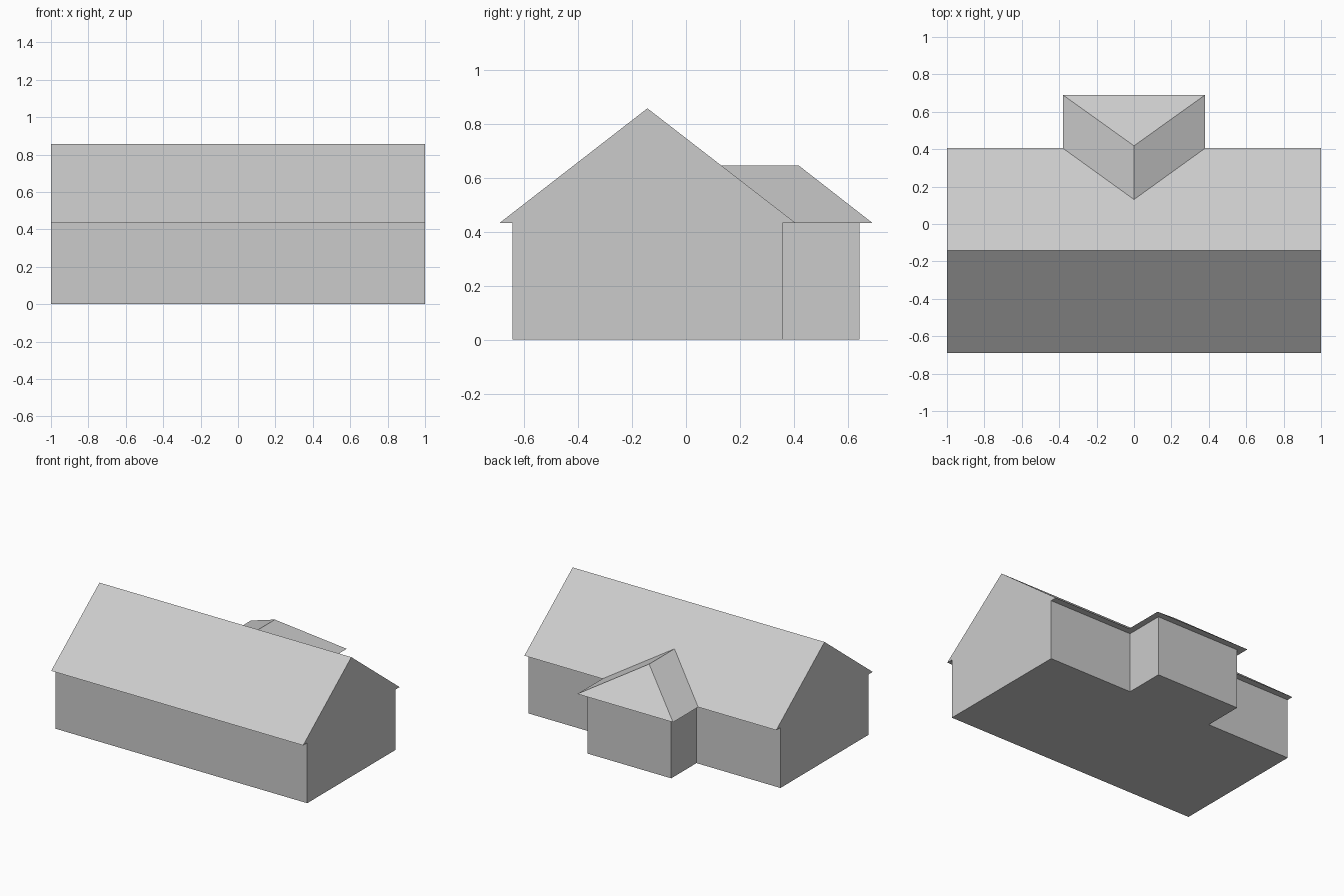
import bpy
import bmesh

cube = bpy.data.objects.get("Cube")
if cube:
    bpy.data.objects.remove(cube, do_unlink=True)

# Shared plain grey
grey = bpy.data.materials.new("plain grey")
grey.use_nodes = True
colour = (0.6, 0.6, 0.6, 1)
grey.diffuse_color = colour
grey.node_tree.nodes["Principled BSDF"].inputs["Base Color"].default_value = colour

# Main dimensions
HALF_LENGTH = 1.0
EAVE_Z = 0.433
RIDGE_Y, RIDGE_Z = -0.143, 0.857
FRONT_EAVE, BACK_EAVE = -0.69, 0.405
FRONT_WALL, BACK_WALL = -0.643, 0.357
WING_EAVE_X, WING_WALL_X = 0.38, 0.333
WING_EAVE_Y, WING_WALL_Y = 0.69, 0.643
WING_RIDGE_Z, HIP_Y = 0.645, 0.418


def finish(name, bm):
    bmesh.ops.recalc_face_normals(bm, faces=bm.faces)
    mesh = bpy.data.meshes.new(name)
    bm.to_mesh(mesh)
    bm.free()
    mesh.materials.append(grey)
    obj = bpy.data.objects.new(name, mesh)
    bpy.context.collection.objects.link(obj)
    return obj


def extrude_profile(name, points, offset):
    bm = bmesh.new()
    face = bm.faces.new([bm.verts.new(p) for p in points])
    cap = bmesh.ops.extrude_face_region(bm, geom=[face], use_keep_orig=True)
    moved = [v for v in cap["geom"] if isinstance(v, bmesh.types.BMVert)]
    bmesh.ops.translate(bm, verts=moved, vec=offset)
    return finish(name, bm)


# Walls: T-shaped floor plan raised to the eaves
half_plan = [(HALF_LENGTH, FRONT_WALL), (HALF_LENGTH, BACK_WALL),
             (WING_WALL_X, BACK_WALL), (WING_WALL_X, WING_WALL_Y)]
plan = half_plan + [(-x, y) for x, y in reversed(half_plan)]
extrude_profile("walls", [(x, y, 0) for x, y in plan], (0, 0, EAVE_Z))

# Main gable roof, flush with the end walls
gable = [(FRONT_EAVE, EAVE_Z), (BACK_EAVE, EAVE_Z), (RIDGE_Y, RIDGE_Z)]
extrude_profile("main_roof", [(-HALF_LENGTH, y, z) for y, z in gable],
                (2 * HALF_LENGTH, 0, 0))

# Hipped wing roof, its ridge ending on the main roof slope
slope = (RIDGE_Z - EAVE_Z) / (BACK_EAVE - RIDGE_Y)
meet_y = BACK_EAVE - (WING_RIDGE_Z - EAVE_Z) / slope
bm = bmesh.new()
meet = bm.verts.new((0, meet_y, WING_RIDGE_Z))
hip = bm.verts.new((0, HIP_Y, WING_RIDGE_Z))
inner, outer = [[bm.verts.new((s * WING_EAVE_X, y, EAVE_Z)) for s in (-1, 1)]
                for y in (BACK_EAVE, WING_EAVE_Y)]
for side in (0, 1):
    bm.faces.new((inner[side], outer[side], hip, meet))
bm.faces.new((outer[0], outer[1], hip))
bm.faces.new((inner[0], inner[1], meet))
bm.faces.new((inner[0], inner[1], outer[1], outer[0]))
finish("wing_roof", bm)
